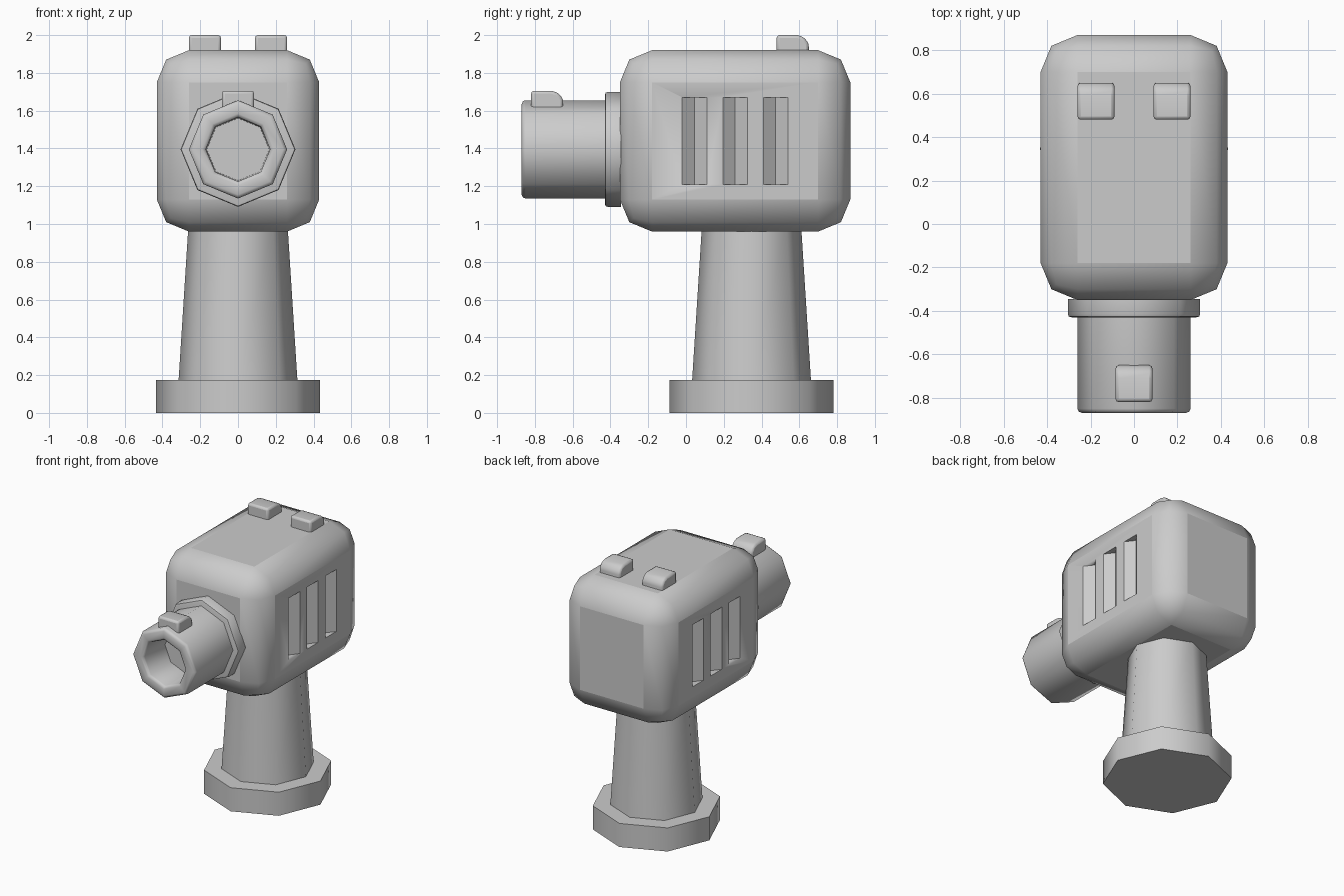
import bpy, bmesh, math
from mathutils import Matrix

if "Cube" in bpy.data.objects:
    bpy.data.objects.remove(bpy.data.objects["Cube"])


def finish(name, bm, angle=50):
    bmesh.ops.recalc_face_normals(bm, faces=bm.faces[:])
    me = bpy.data.meshes.new(name)
    bm.to_mesh(me)
    bm.free()
    ob = bpy.data.objects.new(name, me)
    bpy.context.collection.objects.link(ob)
    bpy.ops.object.select_all(action='DESELECT')
    ob.select_set(True)
    bpy.context.view_layer.objects.active = ob
    bpy.ops.object.shade_smooth_by_angle(angle=math.radians(angle))
    return ob


def lathe(name, profile, matrix, sides=8):
    """Capped rings of (radius, height), corners on the axes."""
    bm = bmesh.new()
    rings = []
    for r, h in profile:
        rings.append([bm.verts.new(matrix @ Matrix.Rotation(2 * math.pi * i / sides, 4, 'Z')
                                   @ Matrix.Translation((r, 0, h)).to_translation())
                      for i in range(sides)])
    for a, b in zip(rings, rings[1:]):
        for i in range(sides):
            j = (i + 1) % sides
            bm.faces.new((a[i], a[j], b[j], b[i]))
    bm.faces.new(rings[0])
    bm.faces.new(rings[-1])
    return finish(name, bm)


def box(name, lo, hi):
    bm = bmesh.new()
    size = [b - a for a, b in zip(lo, hi)]
    mid = [(a + b) / 2 for a, b in zip(lo, hi)]
    bmesh.ops.create_cube(bm, size=1, matrix=Matrix.Translation(mid) @ Matrix.Diagonal((*size, 1)))
    return finish(name, bm)


def bevel(ob, width, segments=2):
    m = ob.modifiers.new("bevel", 'BEVEL')
    m.width, m.segments = width, segments
    m.limit_method = 'ANGLE'


def sight(name, x, y, top):
    # Block with a rounded rear top edge
    prof = [(0, -.12), (0, 0), (.11, 0), (.145, -.012), (.17, -.045), (.17, -.12)]
    bm = bmesh.new()
    face = bm.faces.new([bm.verts.new((x - .085, y + a, top + b)) for a, b in prof])
    ext = bmesh.ops.extrude_face_region(bm, geom=[face], use_keep_orig=True)
    verts = [v for v in ext["geom"] if isinstance(v, bmesh.types.BMVert)]
    bmesh.ops.translate(bm, verts=verts, vec=(.17, 0, 0))
    bevel(finish(name, bm), .015)


# Body block with rounded edges
body = box("body", (-.43, -.35, .96), (.43, .87, 1.92))
bevel(body, .17)

# V-shaped vent grooves cut into both sides
bm = bmesh.new()
for x in (-.43, .43):
    for y in (.045, .26, .475):
        bmesh.ops.create_cone(bm, cap_ends=True, segments=4, radius1=1, radius2=1, depth=.46,
                              matrix=Matrix.Translation((x, y, 1.44)) @ Matrix.Diagonal((.05, .065, 1, 1)))
cutter = finish("vent_cutter", bm)
cutter.hide_render = True
cutter.hide_viewport = False
cutter.display_type = 'WIRE'
cut = body.modifiers.new("vents", 'BOOLEAN')
cut.operation, cut.object, cut.solver = 'DIFFERENCE', cutter, 'EXACT'

# Grip and foot
grip_at = Matrix.Translation((0, .347, 0))
lathe("grip", [(.316, .15), (.262, 1.0)], grip_at)
lathe("grip_base", [(.434, 0), (.434, .175)], grip_at)

# Hollow barrel and collar, pointing forward
forward = Matrix.Translation((0, 0, 1.395)) @ Matrix.Rotation(math.pi / 2, 4, 'X')
lathe("barrel", [(.26, .32), (.26, .85), (.255, .863), (.24, .87), (.19, .87),
                 (.176, .863), (.17, .85), (.165, .62)], forward)
lathe("barrel_collar", [(.304, .345), (.304, .415), (.30, .426), (.285, .43)], forward)

# Sights
sight("front_sight", 0, -.82, 1.705)
for side, x in (("left", -.175), ("right", .175)):
    sight("rear_sight_" + side, x, .48, 2.0)
